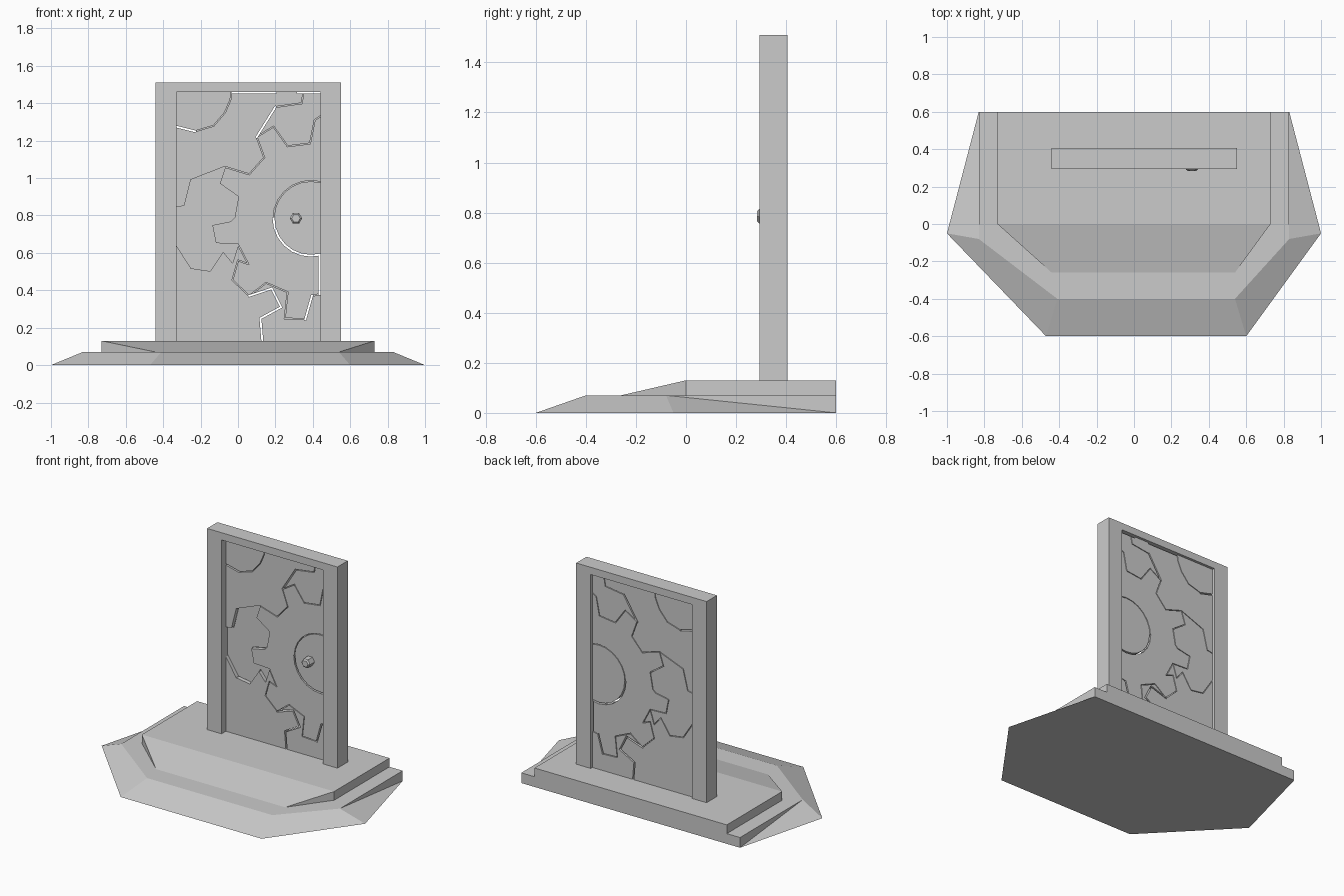
import bpy, bmesh, math
from mathutils import Vector

if "Cube" in bpy.data.objects:
    bpy.data.objects.remove(bpy.data.objects["Cube"])


def finish(bm, name):
    bmesh.ops.recalc_face_normals(bm, faces=bm.faces)
    me = bpy.data.meshes.new(name)
    bm.to_mesh(me)
    bm.free()
    ob = bpy.data.objects.new(name, me)
    bpy.context.collection.objects.link(ob)
    return ob


def add_prism(bm, pts, y0, y1):
    """Extrude an x-z outline from y0 to y1."""
    a = [bm.verts.new((x, y0, z)) for x, z in pts]
    b = [bm.verts.new((x, y1, z)) for x, z in pts]
    bm.faces.new(a)
    bm.faces.new(b[::-1])
    for i in range(len(a)):
        j = (i + 1) % len(a)
        bm.faces.new((a[i], b[i], b[j], a[j]))


def prism(name, pts, y0, y1):
    bm = bmesh.new()
    add_prism(bm, pts, y0, y1)
    return finish(bm, name)


def add_slits(bm, path, width, y0, y1):
    """Thin boxes following a polyline."""
    for p, q in zip(path, path[1:]):
        p, q = Vector(p), Vector(q)
        d = (q - p).normalized()
        n = Vector((-d.y, d.x)) * width / 2
        e = d * width / 2
        add_prism(bm, [p - e - n, q + e - n, q + e + n, p - e + n], y0, y1)


def cut(ob, cutter):
    cutter.hide_render = True
    cutter.hide_set(True)
    m = ob.modifiers.new("cut", "BOOLEAN")
    m.operation = "DIFFERENCE"
    m.solver = "EXACT"
    m.use_self = True
    m.object = cutter


# Lower plinth with bevelled front and creased sides
low = [(-.83, .6), (.83, .6), (1, -.05), (.6, -.6), (-.47, -.6), (-1, -.05)]
top = [(-.83, .6), (.83, .6), (.83, -.08), (.54, -.4), (-.41, -.4), (-.83, -.08)]
bm = bmesh.new()
a = [bm.verts.new((x, y, 0)) for x, y in low]
b = [bm.verts.new((x, y, .07)) for x, y in top]
bm.faces.new(a)
bm.faces.new(b)
for i in (0, 2, 3, 4):
    j = (i + 1) % 6
    bm.faces.new((a[i], a[j], b[j], b[i]))
for back, front in ((1, 2), (0, 5)):
    bm.faces.new((b[back], b[front], a[back]))
    bm.faces.new((a[back], b[front], a[front]))
finish(bm, "lower_plinth")

# Upper step with ramp
bm = bmesh.new()
for s in (-1, 1):
    for y in (.6, 0):
        for z in (.07, .13):
            bm.verts.new((s * .73, y, z))
bm.verts.new((.54, -.26, .07))
bm.verts.new((-.44, -.26, .07))
bmesh.ops.convex_hull(bm, input=bm.verts)
bmesh.ops.dissolve_limit(bm, angle_limit=.01, verts=bm.verts, edges=bm.edges)
finish(bm, "upper_step")

# Door frame
prism("door_frame", [(-.44, .13), (-.44, 1.51), (.55, 1.51), (.55, .13),
                     (.44, .13), (.44, 1.46), (-.33, 1.46), (-.33, .13)], .293, .405)

# Door panel
panel = prism("door_panel", [(-.33, .13), (.44, .13), (.44, 1.46), (-.33, 1.46)], .34, .387)

# Outlines of the interlocking gears
mesh_line = [(-.07, 1.06), (-.1, .97), (0, .9), (-.02, .79), (-.04, .77),
             (-.14, .75), (-.12, .65), (.0, .645)]
upper_left = [(-.34, .84), (-.285, .85), (-.25, .99), (-.07, 1.06)]
lower_left = [(.0, .645), (-.03, .55), (-.08, .61), (-.15, .505), (-.25, .52), (-.34, .66)]
arc = [(.39 + .2 * math.cos(t), .785 + .2 * math.sin(t))
       for t in [math.radians(75 + 15 * i) for i in range(15)]]
corner_disc = [(-.23, 1.25), (-.13, 1.28), (-.07, 1.35), (-.04, 1.42), (-.035, 1.46)]
fine = [mesh_line, upper_left, lower_left, corner_disc, arc[:8],
        [(.35, 1.455), (.34, 1.4), (.2, 1.38), (.1, 1.22)],
        [(.1, 1.22), (.19, 1.275), (.265, 1.17), (.385, 1.185), (.41, 1.31), (.44, 1.33)],
        [(.1, 1.22), (.14, 1.11), (.06, 1.02), (-.07, 1.06)],
        [(0, .645), (.055, .54), (.0, .56), (-.03, .455), (.06, .37), (.15, .44),
         (.265, .39), (.25, .25), (.36, .245), (.395, .37), (.44, .38)]]
through = [arc[7:], [(-.03, 1.456), (.2, 1.456)], [(.32, 1.456), (.435, 1.456)],
           [(-.33, 1.275), (-.23, 1.25)], [(.436, .58), (.436, .38)],
           [(.06, .37), (.18, .41), (.23, .31), (.12, .25), (.13, .13)],
           [(.1, 1.22), (.2, 1.38)], [(.36, .245), (.395, .37)]]

# Recess of the left gear
cut(panel, prism("gear_recess_cutter",
                 upper_left + mesh_line[1:] + lower_left[1:], .3, .36))

# Fine grooves on both faces and through slits
for name, paths, w, y0, y1 in (("front_groove_cutter", fine, .005, .32, .368),
                               ("back_groove_cutter", fine, .005, .376, .4),
                               ("slit_cutter", through, .01, .32, .41)):
    bm = bmesh.new()
    for path in paths:
        add_slits(bm, path, w, y0, y1)
    cut(panel, finish(bm, name))

# Hexagonal bolt on the big gear
bm = bmesh.new()
rings = []
for r, y in ((.033, .345), (.033, .292), (.023, .283)):
    rings.append([bm.verts.new((.31 + r * math.cos(k * math.pi / 3), y,
                                .785 + r * math.sin(k * math.pi / 3))) for k in range(6)])
bm.faces.new(rings[0])
bm.faces.new(rings[-1])
for r0, r1 in zip(rings, rings[1:]):
    for k in range(6):
        j = (k + 1) % 6
        bm.faces.new((r0[k], r0[j], r1[j], r1[k]))
finish(bm, "hex_bolt")
